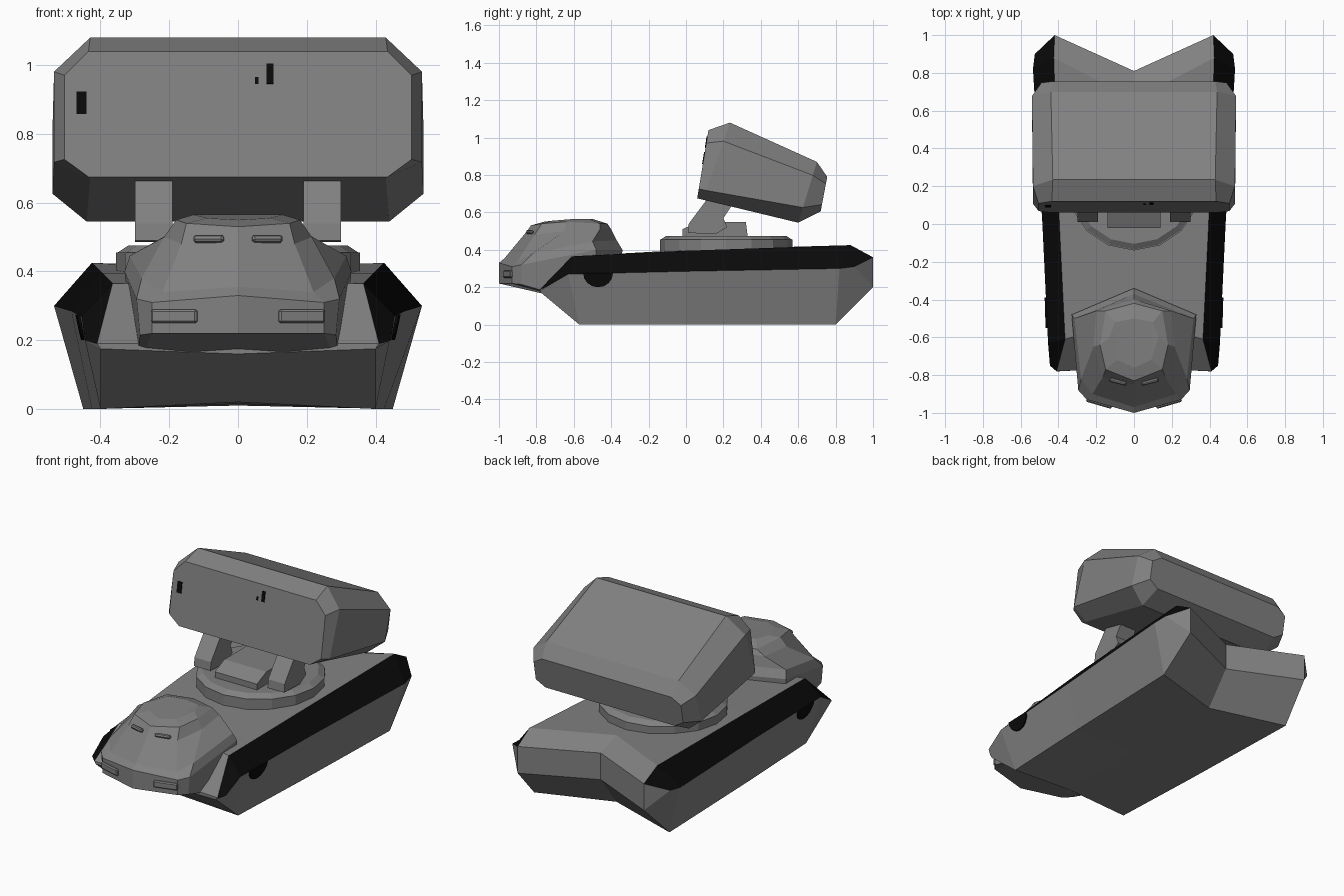
import bpy, bmesh, math
from mathutils import Vector

if "Cube" in bpy.data.objects:
    bpy.data.objects.remove(bpy.data.objects["Cube"], do_unlink=True)


def material(name, level):
    m = bpy.data.materials.new(name)
    m.use_nodes = True
    colour = (level, level, level, 1)
    m.diffuse_color = colour
    m.node_tree.nodes["Principled BSDF"].inputs["Base Color"].default_value = colour
    return m


GREY = material("armour grey", 0.22)
BLACK = material("track black", 0.003)


def finish(name, bm, mats):
    bmesh.ops.recalc_face_normals(bm, faces=bm.faces)
    mesh = bpy.data.meshes.new(name)
    bm.to_mesh(mesh)
    bm.free()
    for m in mats:
        mesh.materials.append(m)
    ob = bpy.data.objects.new(name, mesh)
    bpy.context.collection.objects.link(ob)
    return ob


def loft(name, halves, dark_edge=None):
    """Skin mirrored half rings that run from centre line to centre line."""
    bm = bmesh.new()
    h = len(halves[0])
    n = 2 * h - 2
    rings = []
    for half in halves:
        full = list(half) + [(-x, y, z) for x, y, z in half[-2:0:-1]]
        rings.append([bm.verts.new(p) for p in full])
    for a, b in zip(rings, rings[1:]):
        for j in range(n):
            k = (j + 1) % n
            f = bm.faces.new((a[j], a[k], b[k], b[j]))
            if dark_edge is not None and j in (dark_edge, n - 1 - dark_edge):
                f.material_index = 1
    for ring in (rings[0], rings[-1]):
        for i in range((h - 1) // 2):
            ids = list(dict.fromkeys((i, i + 1, h - 2 - i, h - 1 - i)))
            bm.faces.new([ring[j] for j in ids])
            bm.faces.new([ring[-j % n] for j in ids])
    return finish(name, bm, [GREY, BLACK])


def prism(name, outline, push, mat=GREY):
    """Extrude a polygon along a vector."""
    bm = bmesh.new()
    f = bm.faces.new([bm.verts.new(p) for p in outline])
    new = bmesh.ops.extrude_face_region(bm, geom=[f])["geom"]
    moved = [v for v in new if isinstance(v, bmesh.types.BMVert)]
    bmesh.ops.translate(bm, verts=moved, vec=Vector(push))
    bm.faces.ensure_lookup_table()
    return finish(name, bm, [mat])


def block(name, centre, size, mat=GREY, rot=(0, 0, 0), bevel=0):
    bm = bmesh.new()
    bmesh.ops.create_cube(bm, size=1)
    bmesh.ops.scale(bm, vec=Vector(size), verts=bm.verts)
    if bevel:
        bmesh.ops.bevel(bm, geom=bm.edges[:], offset=bevel, segments=1, affect='EDGES')
    ob = finish(name, bm, [mat])
    ob.location, ob.rotation_euler = centre, rot
    return ob


def disc(name, y, z0, z1, r0, r1, sides):
    bm = bmesh.new()
    bmesh.ops.create_cone(bm, cap_ends=True, segments=sides, radius1=r0, radius2=r1, depth=z1 - z0)
    ob = finish(name, bm, [GREY])
    ob.location = (0, y, (z0 + z1) / 2)
    return ob


# Hull with black track covers and a notched tail
loft("hull", [
    [(0, -.76, .16), (.40, -.78, .175), (.445, -.75, .2), (.41, -.78, .19), (0, -.76, .19)],
    [(0, -.57, .02), (.40, -.57, 0), (.455, -.63, .27), (.365, -.61, .365), (0, -.5, .37)],
    [(0, 0, .015), (.425, 0, 0), (.485, 0, .285), (.395, 0, .395), (0, 0, .4)],
    [(0, .66, .01), (.45, .8, 0), (.535, .82, .3), (.425, .88, .425), (0, .66, .41)],
    [(0, .81, .2), (.42, 1, .2), (.525, .9, .31), (.42, 1, .36), (0, .81, .36)],
], dark_edge=2)

# Half-round patch below each track cover
for s, side in ((1, "left"), (-1, "right")):
    arc = []
    for i in range(9):
        a = math.pi * (1 + i / 8)
        y, z = -.47 + .08 * math.cos(a), .275 + .075 * math.sin(a)
        arc.append((s * (.405 + .03 * (y + .57) + .195 * z), y, z))
    prism(side + "_track_patch", arc, (s * .009, 0, 0), BLACK)

# Cab, from underside to roof
loft("cab", [
    [(0, -1, .22), (.25, -.93, .22), (.285, -.88, .215), (.30, -.48, .1), (0, -.36, .1)],
    [(0, -1, .33), (.25, -.93, .31), (.295, -.88, .32), (.33, -.48, .40), (0, -.34, .40)],
    [(0, -.97, .355), (.22, -.90, .34), (.28, -.82, .38), (.315, -.5, .445), (0, -.37, .45)],
    [(0, -.85, .5), (.165, -.81, .48), (.215, -.65, .50), (.20, -.46, .51), (0, -.40, .51)],
    [(0, -.83, .53), (.15, -.77, .54), (.18, -.64, .55), (.15, -.46, .54), (0, -.42, .54)],
    [(0, -.76, .55), (.09, -.72, .555), (.13, -.6, .565), (.1, -.52, .565), (0, -.5, .565)],
])
for s, side in ((1, "left"), (-1, "right")):
    block(side + "_headlight", (s * .185, -.95, .27), (.14, .02, .04), rot=(0, 0, s * .28), bevel=.006)
    block(side + "_visor", (s * .085, -.835, .495), (.09, .02, .022), rot=(-.4, 0, s * .25), bevel=.006)

# Turntable and pedestal
disc("turntable", .215, .39, .455, .355, .355, 16)
disc("turntable_cap", .215, .455, .475, .35, .32, 16)
prism("pedestal", [(-.14, -.02, .47), (-.14, -.02, .51), (-.14, .07, .55),
                   (-.14, .32, .55), (-.14, .33, .47)], (.28, 0, 0))

# Launcher support arms
arm = [(.01, .49), (.015, .54), (.12, .68), (.24, .70), (.24, .63), (.2, .57), (.22, .52), (.16, .485)]
for x, side in ((.19, "left"), (-.30, "right")):
    prism(side + "_launcher_arm", [(x, y, z) for y, z in arm], (.11, 0, 0))


# Launcher box
def octagon(bottom, top, half_width, cut, low, high):
    b, t = Vector((0, *bottom)), Vector((0, *top))
    points = []
    for w, f in ((0, 0), (half_width - cut, 0), (half_width, low),
                 (half_width, high), (half_width - cut, 1), (0, 1)):
        p = b.lerp(t, f)
        points.append((w, p.y, p.z))
    return points


loft("launcher_box", [
    octagon((.06, .675), (.12, 1.04), .505, .07, .14, .81),
    octagon((.09, .668), (.235, 1.08), .535, .105, .12, .76),
    octagon((.6, .545), (.70, .87), .54, .1, .25, .78),
    octagon((.72, .605), (.755, .79), .49, .06, .2, .8),
])

# Dark marks on the launcher front
for x, z, w, h in ((-.455, .89, .03, .065), (.093, .975, .02, .06), (.055, .955, .01, .02)):
    y = .06 + (z - .675) * .164
    block("launcher_mark", (x, y, z), (w, .008, h), BLACK, rot=(-.163, 0, 0))
